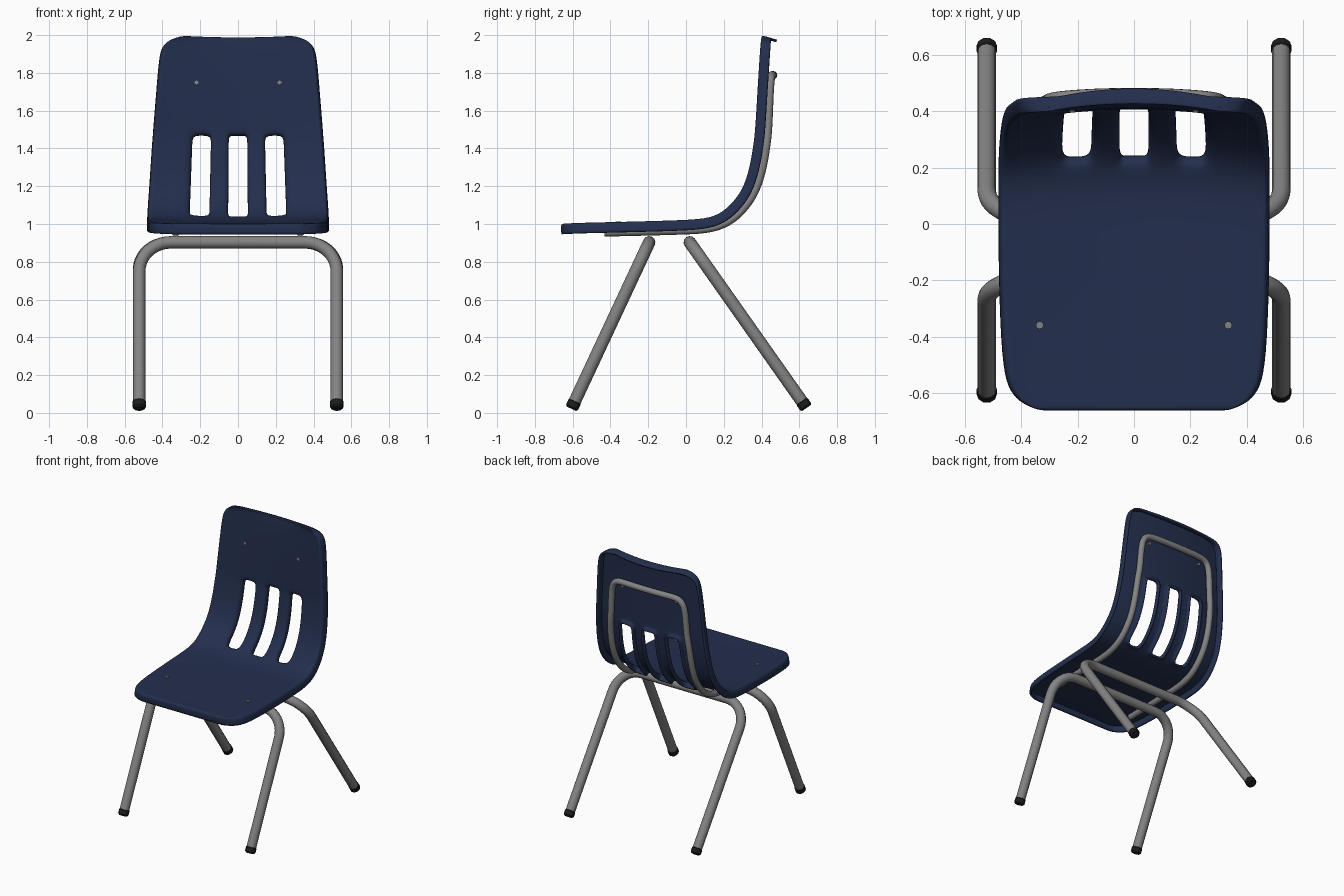
import bpy, bmesh, math
from mathutils import Vector

cube = bpy.data.objects.get("Cube")
if cube:
    bpy.data.objects.remove(cube, do_unlink=True)


def material(name, rgb, rough, metal=0.0):
    m = bpy.data.materials.new(name)
    m.use_nodes = True
    m.diffuse_color = (*rgb, 1)
    bsdf = m.node_tree.nodes["Principled BSDF"]
    bsdf.inputs["Base Color"].default_value = (*rgb, 1)
    bsdf.inputs["Roughness"].default_value = rough
    return m


NAVY = material("navy plastic", (0.017, 0.028, 0.075), 0.5)
STEEL = material("grey steel", (0.23, 0.23, 0.23), 0.5)
RUBBER = material("black rubber", (0.012, 0.012, 0.012), 0.7)

# Shell rows from seat front to backrest top: y, z, half width, dish depth
ROWS = [
    (-.665, 1.0, .33, 0), (-.645, 1.002, .39, 0), (-.60, 1.005, .435, .005),
    (-.52, 1.008, .46, .008), (-.3, 1.013, .472, .01), (-.05, 1.02, .476, .01),
    (.08, 1.027, .476, .015), (.15, 1.043, .476, .02), (.20, 1.072, .475, .03),
    (.25, 1.12, .472, .035), (.30, 1.19, .466, .04), (.335, 1.3, .458, .045),
    (.355, 1.43, .449, .045), (.36, 1.475, .445, .045), (.365, 1.53, .441, .042),
    (.375, 1.7, .427, .035), (.385, 1.85, .415, .03), (.39, 1.93, .403, .03),
    (.394, 1.97, .375, .03), (.397, 1.99, .33, .03), (.40, 2.0, .27, .03)]
HALF = [.055, .11, .215, .32, .43, .54, .7, .85, .95, 1]
COLS = [-u for u in reversed(HALF)] + [0] + HALF
SLOT_ROWS = range(8, 13)
LAST = len(ROWS) - 1


def row_normal(i):
    a, b = ROWS[max(i - 1, 0)], ROWS[min(i + 1, LAST)]
    return Vector((0, a[1] - b[1], b[0] - a[0])).normalized()


def surface(x, t, drop=0.0):
    """Point and normal on the shell at sideways x and row position t."""
    i = min(int(t), LAST - 1)
    f = t - i
    y, z, w, d = (a + (b - a) * f for a, b in zip(ROWS[i], ROWS[i + 1]))
    n = row_normal(i).lerp(row_normal(i + 1), f).normalized()
    return Vector((x, y, z)) - n * (d * (1 - (x / w) ** 2) + drop), n


def is_slot(i, j):
    u = abs(COLS[j] + COLS[j + 1]) / 2
    return i in SLOT_ROWS and (u < .11 or .32 < u < .54)


def add_object(name, bm, mat):
    me = bpy.data.meshes.new(name)
    bm.to_mesh(me)
    bm.free()
    ob = bpy.data.objects.new(name, me)
    bpy.context.collection.objects.link(ob)
    me.materials.append(mat)
    return ob


def select_only(ob):
    bpy.ops.object.select_all(action='DESELECT')
    ob.select_set(True)
    bpy.context.view_layer.objects.active = ob


# Seat and backrest: one curved sheet with slots and a turned-back rim
bm = bmesh.new()
grid = [[bm.verts.new(surface(u * ROWS[i][2], i)[0]) for u in COLS]
        for i in range(LAST + 1)]
place = {v: (i, j) for i, row in enumerate(grid) for j, v in enumerate(row)}
for i in range(LAST):
    for j in range(len(COLS) - 1):
        if not is_slot(i, j):
            bm.faces.new((grid[i][j], grid[i][j + 1],
                          grid[i + 1][j + 1], grid[i + 1][j]))
rim = {}


def rim_vert(v):
    if v not in rim:
        i, j = place[v]
        side = j in (0, len(COLS) - 1)
        outer = side or i in (0, LAST)
        p = v.co - row_normal(i) * (.055 if outer else .04)
        if side:
            p.x += math.copysign(.006, p.x)
        rim[v] = bm.verts.new(p)
    return rim[v]


for e in [e for e in bm.edges if e.is_boundary]:
    loop = e.link_loops[0]
    a, b = loop.vert, loop.link_loop_next.vert
    bm.faces.new((b, a, rim_vert(a), rim_vert(b)))
shell = add_object("seat_shell", bm, NAVY)
sub = shell.modifiers.new("smooth", 'SUBSURF')
sub.levels = sub.render_levels = 2
sol = shell.modifiers.new("thickness", 'SOLIDIFY')
sol.thickness = .014
sol.offset = -1
select_only(shell)
bpy.ops.object.shade_smooth()


def tube(name, points, radius, kind='POLY'):
    cu = bpy.data.curves.new(name, 'CURVE')
    cu.dimensions = '3D'
    cu.bevel_depth = radius
    cu.bevel_resolution = 4
    cu.use_fill_caps = True
    sp = cu.splines.new(kind)
    sp.points.add(len(points) - 1)
    for p, co in zip(sp.points, points):
        p.co = (*co, 1)
    if kind == 'NURBS':
        sp.order_u = 4
        sp.use_endpoint_u = True
        sp.resolution_u = 6
    ob = bpy.data.objects.new(name, cu)
    bpy.context.collection.objects.link(ob)
    cu.materials.append(STEEL)
    select_only(ob)
    bpy.ops.object.convert(target='MESH')
    bpy.ops.object.shade_smooth_by_angle(angle=math.radians(50))


def rod(name, centre, axis, radius, depth, sides, mat):
    bm = bmesh.new()
    bmesh.ops.create_cone(bm, cap_ends=True, segments=sides, radius1=radius,
                          radius2=radius, depth=depth)
    ob = add_object(name, bm, mat)
    ob.location = centre
    ob.rotation_euler = axis.to_track_quat('Z', 'Y').to_euler()
    return ob


# Legs: a bent U of tube for each pair, with rubber feet
BEND = .17
for pair, top, foot in (("front", (-.195, .903), (-.607, .022)),
                        ("rear", (.02, .903), (.638, .026))):
    corner = Vector((.523, *top))
    end = Vector((.523, *foot))
    down = (end - corner).normalized()
    inward = Vector((-1, 0, 0))
    hub = corner + (down + inward) * BEND
    arc = [hub - inward * BEND * math.cos(a) - down * BEND * math.sin(a)
           for a in (math.pi / 2 * k / 10 for k in range(11))]
    left = [end - down * .01] + arc
    right = [Vector((-p.x, p.y, p.z)) for p in reversed(left)]
    tube(pair + "_legs", left + right, .033)
    for side, s in (("left", 1), ("right", -1)):
        c = end - down * .025
        cap = rod(f"{pair}_{side}_foot", (s * c.x, c.y, c.z), down,
                  .038, .05, 10, RUBBER)
        bev = cap.modifiers.new("edge", 'BEVEL')
        bev.width = .01
        bev.segments = 1

# Support frame: thin tube hugging the underside and the back of the shell
half = [(.33, 3.4)] + [(.33, t) for t in range(4, 12)]
half += [(.325, 12), (.32, 13), (.312, 14), (.305, 14.8), (.295, 15.3),
         (.26, 15.6), (.19, 15.62), (.08, 15.62)]
path = [surface(x, t, .05)[0] for x, t in half]
path += [Vector((-p.x, p.y, p.z)) for p in reversed(path)]
tube("support_frame", path, .022, 'NURBS')

# Rivets through the seat and backrest
for place_name, x, t, r in (("seat", .335, 3.73, .014), ("back", .22, 15.33, .011)):
    for side, s in (("left", 1), ("right", -1)):
        p, n = surface(s * x, t)
        rod(f"{place_name}_{side}_rivet", p - n * .014, n, r, .04, 8, STEEL)
